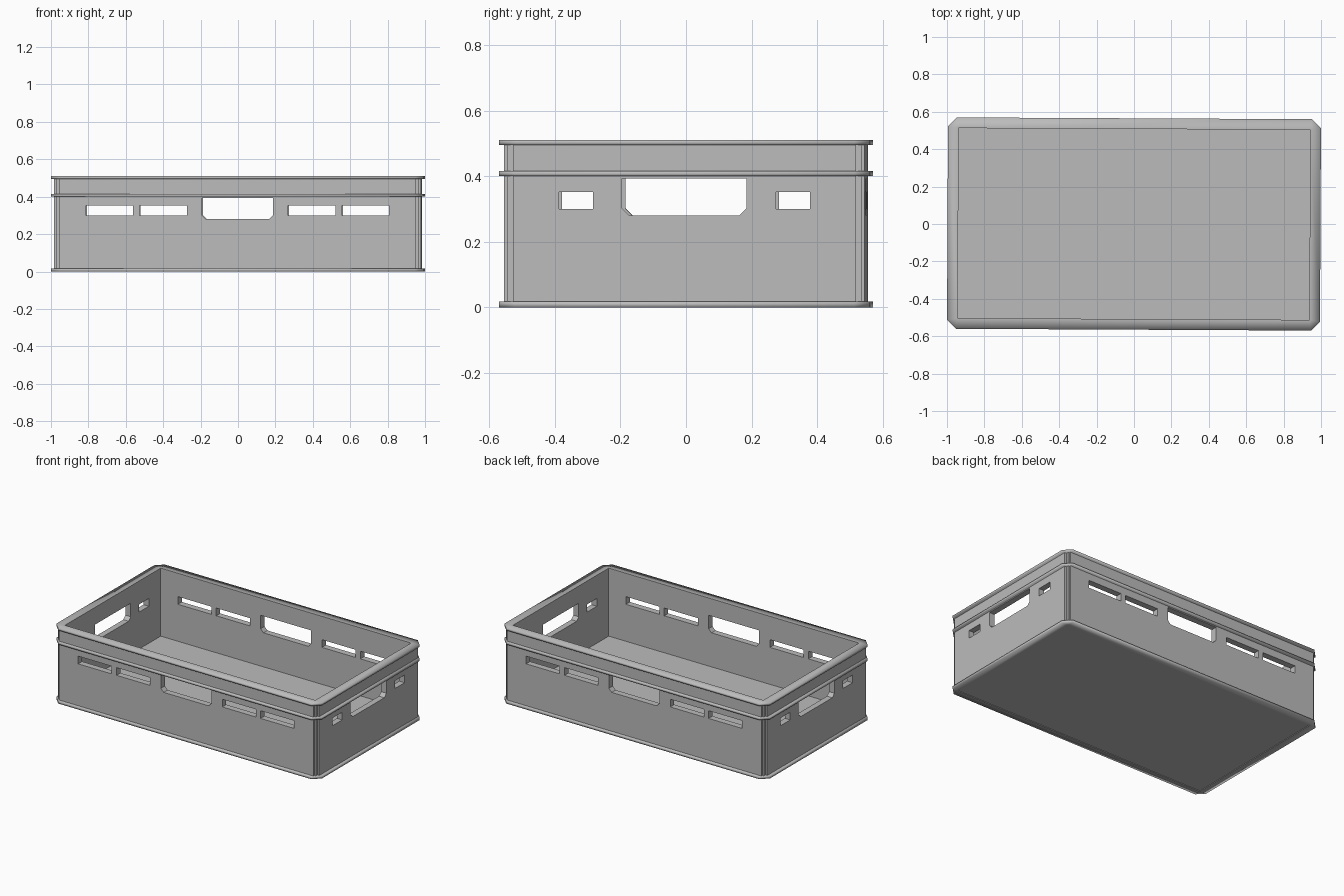
import bpy, bmesh
from mathutils import Matrix

if "Cube" in bpy.data.objects:
    bpy.data.objects.remove(bpy.data.objects["Cube"])

GREY = (0.5, 0.5, 0.5, 1)
plastic = bpy.data.materials.new("grey plastic")
plastic.diffuse_color = GREY
plastic.use_nodes = True
plastic.node_tree.nodes["Principled BSDF"].inputs["Base Color"].default_value = GREY

TURN = Matrix.Rotation(-0.005, 4, "Z")  # the crate stands very slightly turned


def add_object(name, bm):
    bmesh.ops.recalc_face_normals(bm, faces=bm.faces)
    bm.transform(TURN)
    mesh = bpy.data.meshes.new(name)
    bm.to_mesh(mesh)
    bm.free()
    mesh.materials.append(plastic)
    obj = bpy.data.objects.new(name, mesh)
    bpy.context.collection.objects.link(obj)
    return obj


def mirrored(corner):
    """Closed outline from the points of one corner, given anticlockwise."""
    quarter = list(corner)
    flipped = quarter[::-1]
    return (quarter + [(-x, y) for x, y in flipped]
            + [(-x, -y) for x, y in quarter] + [(x, -y) for x, y in flipped])


def add_prism(bm, points, offset):
    base = bm.faces.new([bm.verts.new(p) for p in points])
    top = bmesh.ops.extrude_face_region(bm, geom=[base])["geom"]
    bmesh.ops.translate(bm, vec=offset,
                        verts=[v for v in top if isinstance(v, bmesh.types.BMVert)])


def upright(outline, z0, z1):
    bm = bmesh.new()
    add_prism(bm, [(x, y, z0) for x, y in outline], (0, 0, z1 - z0))
    return bm


def lip(name, z0, z1, inner_x, inner_y):
    """Flange with clipped outer corners and a rectangular opening."""
    hx, hy, clip = 0.997, 0.565, 0.047
    outer = mirrored([(hx, hy - clip), (hx - clip, hy)])
    inner = mirrored([(inner_x, inner_y)] * 2)
    bm = bmesh.new()
    loops = [[bm.verts.new((x, y, z)) for x, y in pts]
             for pts, z in ((outer, z0), (outer, z1), (inner, z1), (inner, z0))]
    n = len(outer)
    for k in range(4):
        a, b = loops[k], loops[(k + 1) % 4]
        for i in range(n):
            j = (i + 1) % n
            bm.faces.new((a[i], a[j], b[j], b[i]))
    bmesh.ops.remove_doubles(bm, verts=bm.verts, dist=0.0001)
    # soft outer edge, crisp opening
    for f in bm.faces:
        f.smooth = True
    for e in bm.edges:
        if all(abs(v.co.x) < inner_x + 0.001 and abs(v.co.y) < inner_y + 0.001
               for v in e.verts):
            e.smooth = False
    return add_object(name, bm)


def slot(along_x, centre, half, z0, z1, clip=0.0):
    """Cutter running right through two opposite walls."""
    outline = [(half, z1), (-half, z1)]
    if clip:
        outline += [(-half, z0 + clip), (clip - half, z0),
                    (half - clip, z0), (half, z0 + clip)]
    else:
        outline += [(-half, z0), (half, z0)]
    bm = bmesh.new()
    if along_x:
        add_prism(bm, [(-1.2, centre + u, z) for u, z in outline], (2.4, 0, 0))
    else:
        add_prism(bm, [(centre + u, -0.8, z) for u, z in outline], (0, 1.6, 0))
    return bm


# Body: notched corners, hollowed out, with grips and slots cut through
body = add_object("crate_body", upright(mirrored(
    [(0.98, 0.523), (0.967, 0.523), (0.967, 0.54), (0.955, 0.54), (0.955, 0.55)]),
    0.004, 0.495))

cutters = [upright(mirrored([(0.94, 0.508)]), 0.05, 0.7)]
for along_x in (True, False):
    cutters.append(slot(along_x, 0, 0.19, 0.28, 0.393, 0.022))
for side in (-1, 1):
    cutters.append(slot(True, side * 0.331, 0.052, 0.30, 0.352))
    for centre in (0.397, 0.685):
        cutters.append(slot(False, side * centre, 0.126, 0.30, 0.352))

bpy.context.view_layer.objects.active = body
for bm in cutters:
    cutter = add_object("cutter", bm)
    cutter.hide_render = True
    mod = body.modifiers.new("cut", "BOOLEAN")
    mod.operation = "DIFFERENCE"
    mod.solver = "EXACT"
    mod.object = cutter
    bpy.ops.object.modifier_apply(modifier=mod.name)
    bpy.data.objects.remove(cutter)

# Flanges: top rim, middle band and base
lip("top_rim", 0.495, 0.51, 0.94, 0.508)
lip("middle_band", 0.40, 0.415, 0.95, 0.52)
lip("base_lip", 0.0, 0.017, 0.95, 0.52)
